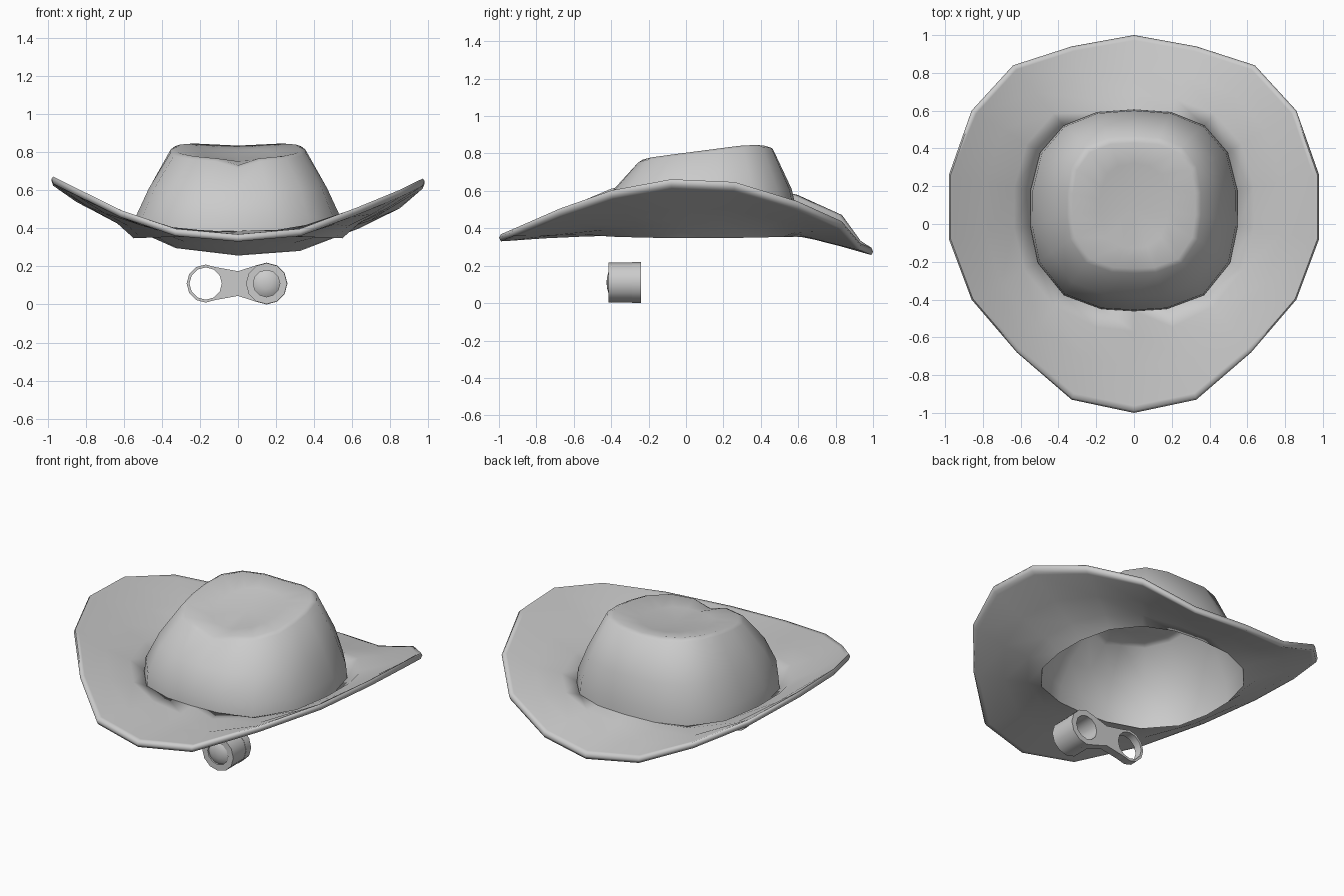
import bpy, bmesh, math

if "Cube" in bpy.data.objects:
    bpy.data.objects.remove(bpy.data.objects["Cube"])

# half of the brim outline (front to back): x, y, height on the right, height on the left
RIM = [(0.33, -.93, .38, .38), (.62, -.68, .49, .48), (.86, -.4, .59, .60),
       (.98, -.08, .65, .66), (.98, .26, .635, .65), (.86, .6, .53, .565),
       (.64, .84, .42, .455), (.33, .94, .30, .315)]
rim = ([(0, -1, .35)] + [(x, y, r) for x, y, r, l in RIM] + [(0, 1, .275)]
       + [(-x, y, l) for x, y, r, l in reversed(RIM)])
CY = 0.07


def ring(rx, y0, y1, n, zfun):
    """Rounded-square ring with one point per brim corner."""
    cy, ry, pts = (y0 + y1) / 2, (y1 - y0) / 2, []
    for x, y, z in rim:
        a = math.atan2(y - CY, x)
        c, s = math.cos(a), math.sin(a)
        r = (abs(c / rx) ** n + abs(s / ry) ** n) ** (-1 / n)
        px, py = r * c, cy + r * s
        pts.append((px, py, zfun(px, py)))
    return pts


def loft(name, rings, loop=False, cap=None, angle=50):
    bm = bmesh.new()
    vs = [[bm.verts.new(p) for p in r] for r in rings]
    n = len(vs[0])
    for i in range(len(vs) if loop else len(vs) - 1):
        a, b = vs[i], vs[(i + 1) % len(vs)]
        for j in range(n):
            k = (j + 1) % n
            bm.faces.new((a[j], a[k], b[k], b[j]))
    if cap:
        c = bm.verts.new(cap)
        for j in range(n):
            bm.faces.new((vs[-1][j], vs[-1][(j + 1) % n], c))
    bmesh.ops.recalc_face_normals(bm, faces=bm.faces)
    me = bpy.data.meshes.new(name)
    bm.to_mesh(me)
    bm.free()
    ob = bpy.data.objects.new(name, me)
    bpy.context.collection.objects.link(ob)
    smooth(ob, angle)
    return ob


def smooth(ob, angle):
    bpy.ops.object.select_all(action='DESELECT')
    ob.select_set(True)
    bpy.context.view_layer.objects.active = ob
    bpy.ops.object.shade_smooth_by_angle(angle=math.radians(angle))


# brim: thick sheet with a rounded lip, curled up at the sides
inner = ring(.55, -.46, .605, 2.6, lambda x, y: .375 - .012 * (x / .55) ** 2)


def brim_ring(t, dz):
    out = []
    for a, b in zip(inner, rim):
        x, y = (a[i] + (b[i] - a[i]) * t for i in (0, 1))
        curl = .02 * abs(b[0]) if .1 < t < .5 else 0      # steeper next to the crown
        out.append((x, y, a[2] + (b[2] - a[2]) * t + dz + curl))
    return out


loft("brim", [brim_ring(0, .012), brim_ring(.2, .01), brim_ring(.55, .008), brim_ring(.93, .018),
              brim_ring(.98, .018), brim_ring(1, 0), brim_ring(.98, -.02), brim_ring(.93, -.02),
              brim_ring(.55, -.015), brim_ring(.2, -.015), brim_ring(0, -.015)], loop=True, angle=80)


# crown: open shell with a pinched, dented top
def top(x, y):
    pinch = .03 if y < -.15 and abs(x) < .1 else 0
    return min(.835, .805 + .13 * (y - .1)) + .012 * min(1, abs(x) / .25) - pinch


loft("crown", [
    ring(.55, -.46, .605, 2.6, lambda x, y: .365 - .012 * (x / .55) ** 2),
    ring(.54, -.455, .60, 2.6, lambda x, y: .46),
    ring(.47, -.385, .565, 2.7, lambda x, y: .61),
    ring(.355, -.26, .465, 2.9, lambda x, y: top(x, y) - .012),
    ring(.325, -.235, .43, 2.9, top),
    ring(.18, -.13, .32, 2.5, lambda x, y: top(x, y) - .022)],
    cap=(0, .1, .775), angle=80)


# cord slide plate with two holes
def arc(cx, r, a0, a1, n):
    return [(cx + r * math.cos(math.radians(a0 + (a1 - a0) * i / n)),
             r * math.sin(math.radians(a0 + (a1 - a0) * i / n))) for i in range(n + 1)]


cu = bpy.data.curves.new("cord_plate", 'CURVE')
cu.dimensions, cu.fill_mode, cu.extrude = '2D', 'BOTH', .025
outline = arc(-.17, .1, 60, 300, 8) + [(0, -.065)] + arc(.15, .11, -120, 120, 8) + [(0, .065)]
for pts in (outline, arc(-.17, .085, 0, 330, 11), arc(.15, .075, 0, 330, 11)):
    s = cu.splines.new('POLY')
    s.points.add(len(pts) - 1)
    for p, (x, y) in zip(s.points, pts):
        p.co = (x, y, 0, 1)
    s.use_cyclic_u = True
plate = bpy.data.objects.new("cord_plate", cu)
bpy.context.collection.objects.link(plate)
plate.location = (0, -.265, .11)
plate.rotation_euler = (math.pi / 2, 0, 0)
bpy.ops.object.select_all(action='DESELECT')
plate.select_set(True)
bpy.context.view_layer.objects.active = plate
bpy.ops.object.convert(target='MESH')
smooth(plate, 40)


# hollow bead barrel and the domed bead seated in its front
def circ(r, y):
    return [(.15 + r * math.cos(i * math.tau / 12), y, .11 + r * math.sin(i * math.tau / 12))
            for i in range(12)]


loft("bead_barrel", [circ(.108, -.415), circ(.108, -.245), circ(.075, -.245), circ(.07, -.415)],
     loop=True, angle=45)
loft("bead_dome", [circ(.07, -.405), circ(.055, -.415), circ(.03, -.422)], cap=(.15, -.425, .11), angle=60)
